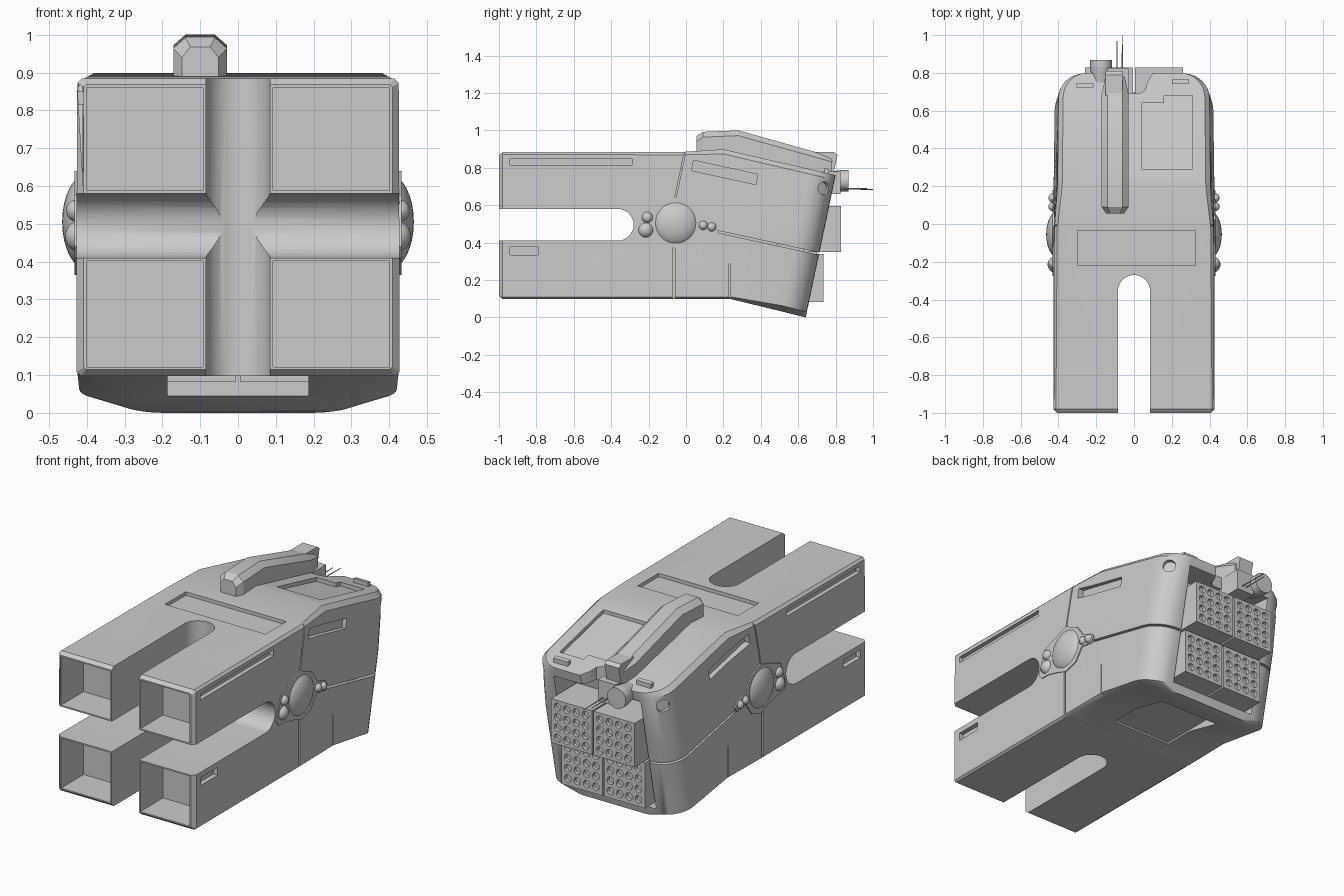
import bpy, bmesh, math
from mathutils import Vector, Matrix

if "Cube" in bpy.data.objects:
    bpy.data.objects.remove(bpy.data.objects["Cube"])

GREY = bpy.data.materials.new("hull grey")
GREY.diffuse_color = (0.6, 0.6, 0.6, 1)
GREY.use_nodes = True
GREY.node_tree.nodes["Principled BSDF"].inputs["Base Color"].default_value = GREY.diffuse_color


def make(name, bm):
    bmesh.ops.recalc_face_normals(bm, faces=bm.faces)
    me = bpy.data.meshes.new(name)
    bm.to_mesh(me)
    bm.free()
    ob = bpy.data.objects.new(name, me)
    bpy.context.collection.objects.link(ob)
    me.materials.append(GREY)
    return ob


def loft(name, rings):
    bm = bmesh.new()
    vs = [[bm.verts.new(p) for p in r] for r in rings]
    n = len(rings[0])
    for a, b in zip(vs, vs[1:]):
        for i in range(n):
            j = (i + 1) % n
            bm.faces.new((a[i], a[j], b[j], b[i]))
    bm.faces.new(vs[0])
    bm.faces.new(vs[-1])
    return make(name, bm)


def prism(name, pts, axis, a, b):
    """Extrude a 2D outline along x (points are y,z) or z (points are x,y)."""
    put = (lambda p, t: (t, p[0], p[1])) if axis == "x" else (lambda p, t: (p[0], p[1], t))
    return loft(name, [[put(p, t) for p in pts] for t in (a, b)])


def box(name, x0, x1, y0, y1, z0, z1):
    return prism(name, [(y0, z0), (y1, z0), (y1, z1), (y0, z1)], "x", x0, x1)


def tube(name, p, q, r1, r2=None, n=24, bm=None):
    p, q = Vector(p), Vector(q)
    own = bm is None
    bm = bm or bmesh.new()
    m = Matrix.Translation((p + q) / 2) @ (q - p).to_track_quat("Z", "Y").to_matrix().to_4x4()
    bmesh.ops.create_cone(bm, cap_ends=True, segments=n, radius1=r1, radius2=r2 or r1,
                          depth=(q - p).length, matrix=m)
    return make(name, bm) if own else None


def ball(name, c, r):
    bm = bmesh.new()
    m = Matrix.Translation(c) @ Matrix.Diagonal((*r, 1))
    bmesh.ops.create_uvsphere(bm, u_segments=32, v_segments=16, radius=1, matrix=m)
    return make(name, bm)


def cut(ob, cutter):
    mod = ob.modifiers.new("cut", "BOOLEAN")
    mod.operation, mod.solver, mod.object = "DIFFERENCE", "EXACT", cutter
    bpy.context.view_layer.objects.active = ob
    bpy.ops.object.modifier_apply(modifier="cut")
    bpy.data.objects.remove(cutter)


def round_slot(mid, half, y1, flip):
    """Outline of a slot open at the front with a half-round inner end."""
    pts = [(-1.2, mid - half)]
    for i in range(17):
        a = -math.pi / 2 + math.pi * i / 16
        pts.append((y1 - half + half * math.cos(a), mid + half * math.sin(a)))
    pts.append((-1.2, mid + half))
    return [(b, a) for a, b in pts] if flip else pts


def roof(y):
    return 0.897 - 0.236 * (y - 0.22)


# Main hull: cross-sections along y, with slanted, rounded rear corners
def hull_ring(yt, zt, yb, zb, w, wt, ct, cb, hb):
    zm = 0.47
    half = [(w - cb, zb), (w, zb + hb), (w, zm), (wt, zt - ct), (wt - ct, zt)]
    pts = half + [(-x, z) for x, z in reversed(half)]
    return [(x, yb + (yt - yb) * (z - zb) / (zt - zb), z) for x, z in pts]


rings = [hull_ring(-1, .868, -1, .115, .408, .408, .006, .006, .006),
         hull_ring(-.98, .884, -.98, .098, .427, .425, .012, .012, .01),
         hull_ring(-.03, .884, -.03, .098, .427, .422, .015, .015, .01),
         hull_ring(.20, .899, .24, .098, .425, .405, .025, .03, .012)]
R = 0.13
for i in range(9):
    a = math.pi / 2 * i / 8
    d, s = R * (1 - math.sin(a)), R * (1 - math.cos(a))
    yt, yb = .80 - d, .64 - d
    rings.append(hull_ring(yt, roof(yt), yb, .25 * (.64 - yb), .42 - s, .40 - s, .025, .10, .03))
hull = loft("hull", rings)

# Cross-shaped slots that split the front into four square barrels
cut(hull, prism("slot", round_slot(.495, .085, -.28, False), "x", -1, 1))
cut(hull, prism("slot", round_slot(0, .085, -.27, True), "z", -1, 2))
for s in (1, -1):
    for z0, z1 in ((.588, .860), (.122, .402)):
        cut(hull, box("bore", *sorted((s * .093, s * .400)), -1.1, -.8, z0, z1))

# Rear engine bay, roof notch and chin pocket
cut(hull, prism("bay", [(.50, .05), (1, .05), (1, .69), (.62, .72)], "x", -.27, .27))
notch = [(-.16, 1), (-.16, .72), (-.13, .69), (.03, .69), (.06, .71), (.07, .75), (.10, .80), (.10, 1)]
cut(hull, prism("notch", notch, "z", .6, 1.2))
cut(hull, box("pocket", -.187, .187, .06, .46, -.1, .108))

# Recessed roof panels
cut(hull, box("panel", -.30, .325, -.22, -.035, .864, 1))
slope = [(.29, roof(.29) - .022), (.64, roof(.64) - .022), (.64, 1), (.29, 1)]
cut(hull, prism("panel", slope, "x", .04, .31))
slope = [(.62, roof(.62) - .022), (.68, roof(.68) - .022), (.68, 1), (.62, 1)]
cut(hull, prism("panel", slope, "x", .16, .31))

# Side slots, seams and fender lamps on both sides
SIDE = [[(-.94, .815), (-.29, .815), (-.29, .85), (-.94, .85)],
        [(-.94, .335), (-.79, .335), (-.79, .38), (-.94, .38)],
        [(.03, .785), (.375, .71), (.383, .765), (.04, .84)],
        [(-.073, .09), (-.06, .09), (-.06, .40), (-.073, .40)],
        [(.231, .05), (.238, .05), (.238, .285), (.231, .285)],
        [(-.06, .64), (-.053, .64), (.001, .9), (-.006, .9)]]
for s in (1, -1):
    for i, pts in enumerate(SIDE):
        depth = .40 if i < 2 else .385 if i == 2 else .41
        cut(hull, prism("groove", pts, "x", *sorted((s * depth, s * .6))))
    c, d = Vector((s * .372, .735, .69)), Vector((s * .788, .615, 0))
    cut(hull, tube("lamp_cut", c - d * .02, c + d * .06, .035))

# Long seam around the rear shell, backed by a solid core
cut(hull, prism("seam", [(.17, .452), (.9, .294), (.9, .306), (.17, .464)], "x", -.6, .6))
box("hull_core", -.40, .40, .12, .49, .2, .7)
for s in (1, -1):
    prism("fender_core", [(.45, .2), (.62, .2), (.64, .55), (.45, .55)], "x", *sorted((s * .29, s * .385)))

# Side domes with small satellite balls on a thin mounting plate
plate = [(-.275, .44), (-.25, .41), (-.20, .41), (-.12, .39), (-.05, .365), (.03, .39), (.08, .46),
         (.16, .45), (.18, .48), (.16, .505), (.09, .53), (.04, .60), (-.05, .64), (-.14, .61), (-.23, .575)]
for s in (1, -1):
    prism("dome_plate", plate, "x", *sorted((s * .38, s * .432)))
    ball("side_dome", (s * .40, -.055, .505), (.065, .125, .125))
    for y, z, r in ((-.215, .467, .042), (-.207, .535, .03), (.092, .492, .024), (.138, .484, .024)):
        ball("side_ball", (s * (.447 - r * .75), y, z), (r, r, r))

# Four perforated engine blocks
for s in (1, -1):
    for y0, y1, z0, z1 in ((.48, .828, .35, .597), (.45, .736, .083, .338)):
        blk = box("engine_block", *sorted((s * .005, s * .26)), y0, y1, z0, z1)
        bm = bmesh.new()
        for i in range(4):
            for j in range(4):
                x, z = s * (.132 + (i - 1.5) * .058), (z0 + z1) / 2 + (j - 1.5) * .058
                tube("", (x, y1 - .02, z), (x, y1 + .02, z), .021, n=14, bm=bm)
        cut(blk, make("holes", bm))
    box("engine_back", *sorted((0, s * .24)), .48, .70, .32, .36)


# Raised spine on the roof
def spine_ring(y, zb, zt, w):
    half = [(w, zb), (w, zt - .028), (w * .55, zt)]
    return [(-.10 + x, y, z) for x, z in half + [(-x, z) for x, z in reversed(half)]]


loft("roof_spine", [spine_ring(.055, .86, .968, .048), spine_ring(.09, .86, .992, .071),
                    spine_ring(.28, .86, 1.0, .071), spine_ring(.69, .76, .885, .071),
                    spine_ring(.78, .74, .86, .05)])

# Rear sensor cluster: head, bracket, barrel and aerials
prism("sensor_head", [(.70, .79), (.79, .775), (.81, .87), (.79, .885), (.68, .885)], "x", -.15, -.06)
box("sensor_bracket", -.14, -.03, .66, .825, .66, .78)
tube("sensor_barrel", (-.175, .75, .73), (-.175, .83, .73), .045, .058)
tube("sensor_barrel_rim", (-.175, .83, .73), (-.175, .868, .73), .058)
tube("long_aerial", (-.062, .78, .688), (-.062, 1.0, .684), .004, .002, 8)
tube("short_aerial", (-.09, .78, .69), (-.09, .97, .69), .004, .002, 8)

# Small roof lights
for x, y in ((-.265, .735), (.24, .752)):
    z = roof(y)
    prism("roof_light", [(y - .012, z - .02), (y + .012, z - .02), (y + .012, z + .022),
                         (y - .012, z + .026)], "x", x - .04, x + .05)

# Smooth shading with sharp edges kept
bpy.ops.object.select_all(action="DESELECT")
for ob in bpy.data.objects:
    ob.select_set(True)
bpy.context.view_layer.objects.active = hull
bpy.ops.object.shade_smooth_by_angle(angle=math.radians(30))
